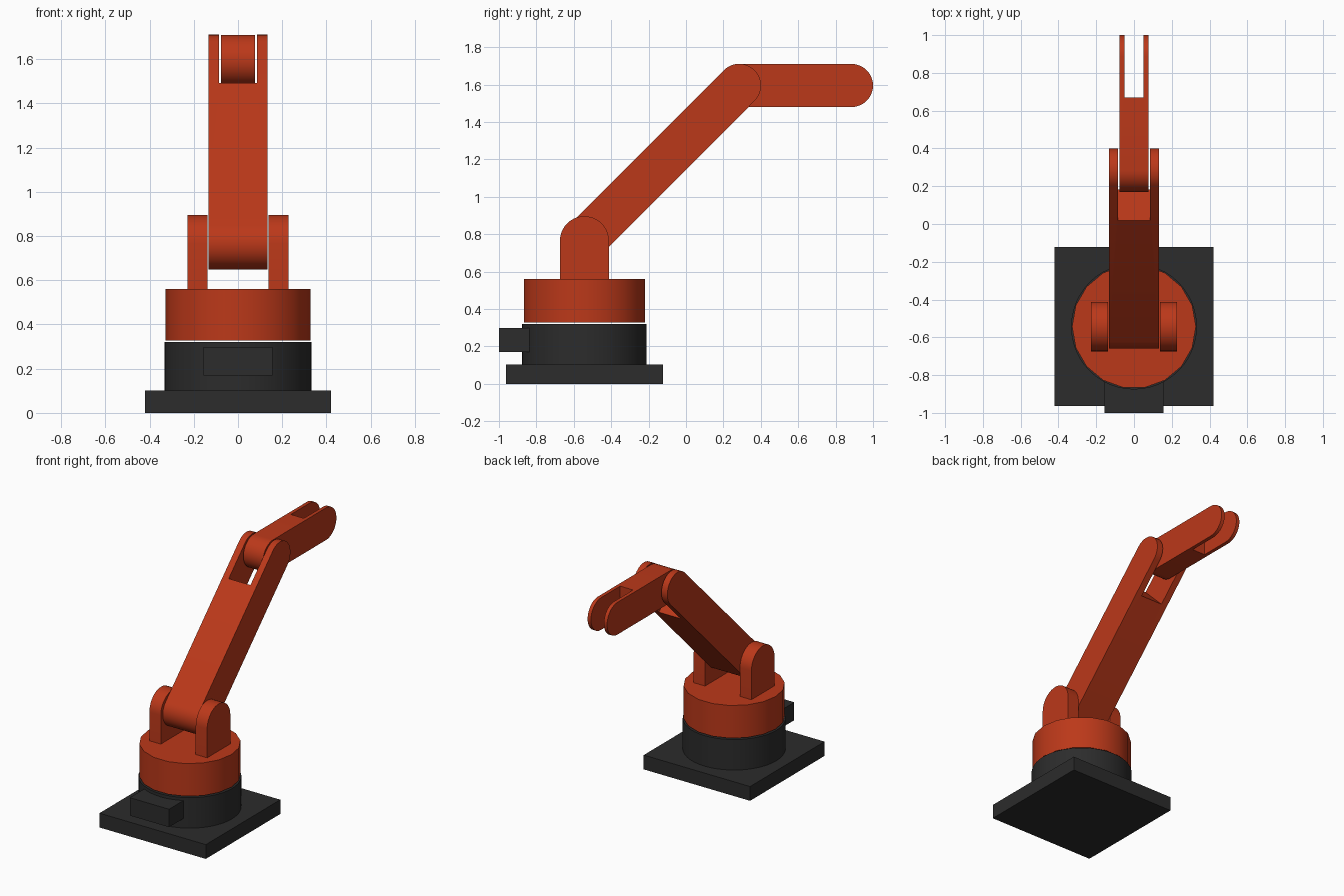
import bpy, bmesh
from math import pi, sin, cos, hypot, atan2
from mathutils import Matrix

if "Cube" in bpy.data.objects:
    bpy.data.objects.remove(bpy.data.objects["Cube"])

AXIS_Y = -0.543          # turntable axis
SHOULDER = (AXIS_Y, 0.765)
ELBOW = (0.285, 1.595)
WRIST = (0.885, 1.595)


def material(name, rgb):
    m = bpy.data.materials.new(name)
    m.diffuse_color = (*rgb, 1)
    m.use_nodes = True
    m.node_tree.nodes["Principled BSDF"].inputs["Base Color"].default_value = m.diffuse_color
    return m


RED = material("red_paint", (0.50, 0.04, 0.01))
DARK = material("dark_plastic", (0.025, 0.025, 0.025))


def finish(ob, name, mat):
    ob.name = name
    ob.data.materials.append(mat)
    bpy.ops.object.select_all(action='DESELECT')
    ob.select_set(True)
    bpy.context.view_layer.objects.active = ob
    bpy.ops.object.shade_smooth_by_angle(angle=0.6)
    return ob


def box(name, lo, hi, mat):
    bpy.ops.mesh.primitive_cube_add(size=1, location=[(a + b) / 2 for a, b in zip(lo, hi)])
    ob = bpy.context.object
    ob.data.transform(Matrix.Diagonal([b - a for a, b in zip(lo, hi)] + [1]))
    return finish(ob, name, mat)


def drum(name, radius, z0, z1, sides, mat):
    bpy.ops.mesh.primitive_cylinder_add(vertices=sides, radius=radius, depth=z1 - z0,
                                        location=(0, AXIS_Y, (z0 + z1) / 2))
    ob = bpy.context.object
    ob.data.transform(Matrix.Rotation(pi / 2, 4, 'Z'))
    return finish(ob, name, mat)


def arc(c, r, start, steps=20):
    """Half circle of (y, z) points, counter-clockwise from the start angle."""
    return [(c[0] + r * cos(start + pi * i / steps), c[1] + r * sin(start + pi * i / steps))
            for i in range(steps + 1)]


def extrude_x(profile, x0, x1):
    """Extrude a (y, z) outline from x0 to x1."""
    bm = bmesh.new()
    face = bm.faces.new([bm.verts.new((x0, y, z)) for y, z in profile])
    new = bmesh.ops.extrude_face_region(bm, geom=[face])["geom"]
    bmesh.ops.translate(bm, vec=(x1 - x0, 0, 0),
                        verts=[v for v in new if isinstance(v, bmesh.types.BMVert)])
    bmesh.ops.recalc_face_normals(bm, faces=bm.faces[:])
    me = bpy.data.meshes.new("part")
    bm.to_mesh(me)
    bm.free()
    ob = bpy.data.objects.new("part", me)
    bpy.context.collection.objects.link(ob)
    return ob


def forked_link(name, a, b, r, half_width, slot_half, slot_back):
    """Round-ended link from pivot a to pivot b, slotted at the b end."""
    ang = atan2(b[1] - a[1], b[0] - a[0])
    d = (cos(ang), sin(ang))
    link = extrude_x(arc(a, r, ang + pi / 2) + arc(b, r, ang - pi / 2), -half_width, half_width)

    def at(along, side):
        return (b[0] + d[0] * along - d[1] * side, b[1] + d[1] * along + d[0] * side)
    cutter = extrude_x([at(-slot_back, -0.3), at(0.3, -0.3), at(0.3, 0.3), at(-slot_back, 0.3)],
                       -slot_half, slot_half)
    cutter.hide_render = True
    mod = link.modifiers.new("slot", 'BOOLEAN')
    mod.operation = 'DIFFERENCE'
    mod.solver = 'EXACT'
    mod.object = cutter
    bpy.context.view_layer.objects.active = link
    bpy.ops.object.modifier_apply(modifier=mod.name)
    bpy.data.objects.remove(cutter)
    return finish(link, name, RED)


# Fixed base with rear connector
box("base_plate", (-0.42, -0.963, 0), (0.42, -0.123, 0.102), DARK)
drum("base_drum", 0.333, 0.10, 0.32, 48, DARK)
box("connector_box", (-0.155, -1.0, 0.17), (0.155, -0.82, 0.298), DARK)

# Rotating turret
drum("turret", 0.328, 0.327, 0.56, 18, RED)

# Shoulder brackets, one on each side
R = 0.131
outline = arc(SHOULDER, R, 0) + [(AXIS_Y - R, 0.555), (AXIS_Y + R, 0.555)]
for side, s in (("left", -1), ("right", 1)):
    finish(extrude_x(outline, s * 0.138, s * 0.228), "shoulder_bracket_" + side, RED)

# Two forked arm links
forked_link("upper_arm", SHOULDER, ELBOW, 0.116, 0.133, 0.086, 0.262)
forked_link("forearm", ELBOW, WRIST, 0.115, 0.077, 0.051, 0.215)
